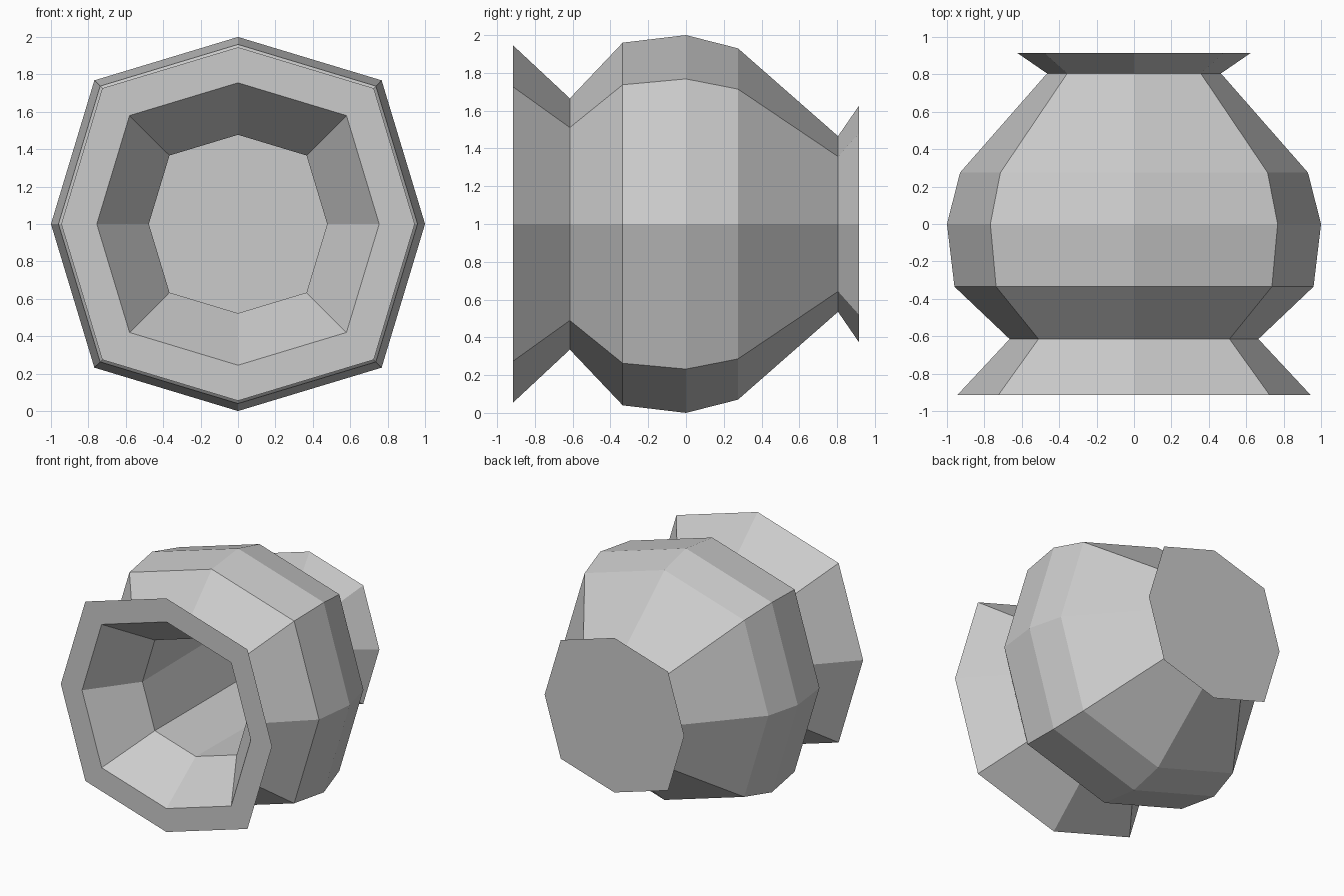
import bpy, bmesh

if "Cube" in bpy.data.objects:
    bpy.data.objects.remove(bpy.data.objects["Cube"])

CENTRE_Z = 1.0
D = 0.768  # diagonal corner position of the slightly squared octagon
OCTAGON = [(0, 1), (D, D), (1, 0), (D, -D), (0, -1), (-D, -D), (-1, 0), (-D, D)]

# (y, radius) from the back cap, over the outside, round the rim and into the bore
PROFILE = [
    (0.915, 0.625), (0.805, 0.465),                  # rear flare and neck
    (0.275, 0.93), (0.0, 1.0), (-0.335, 0.96),       # belly
    (-0.615, 0.665), (-0.915, 0.945),                # front neck and flare
    (-0.915, 0.755), (-0.54, 0.477), (0.6, 0.49),    # rim, funnel, bore
]


def sweep_octagon(name, profile):
    bm = bmesh.new()
    rings = [[bm.verts.new((x * r, y, CENTRE_Z + z * r)) for x, z in OCTAGON]
             for y, r in profile]
    for a, b in zip(rings, rings[1:]):
        for i in range(8):
            j = (i + 1) % 8
            bm.faces.new((a[i], a[j], b[j], b[i]))
    # Back cap and bore floor
    bm.faces.new(rings[0])
    bm.faces.new(rings[-1])
    bmesh.ops.recalc_face_normals(bm, faces=bm.faces)
    mesh = bpy.data.meshes.new(name)
    bm.to_mesh(mesh)
    bm.free()
    obj = bpy.data.objects.new(name, mesh)
    bpy.context.collection.objects.link(obj)
    return obj


# Hollow flared vessel lying along the y axis
sweep_octagon("flared_nozzle", PROFILE)
